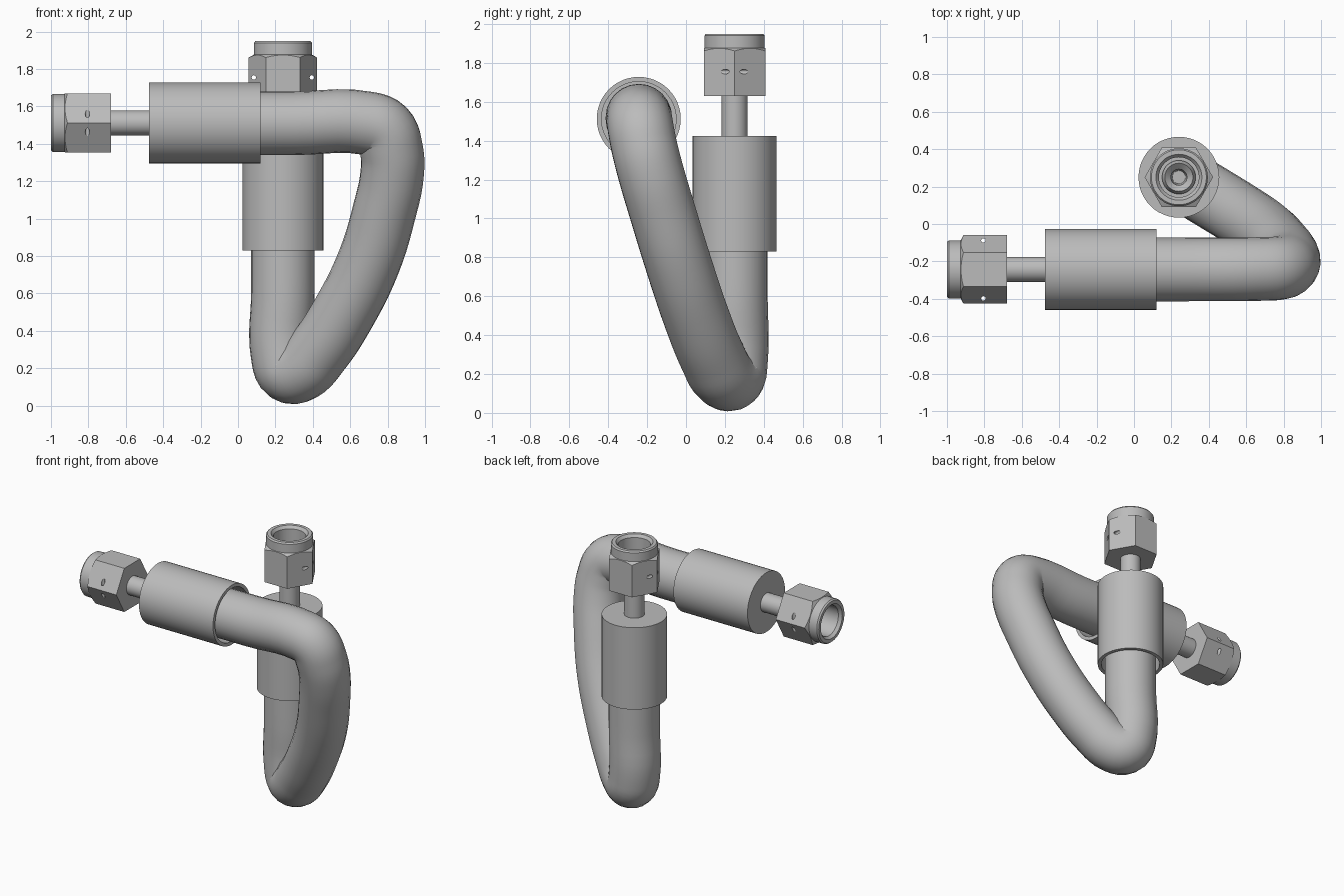
import bpy, bmesh, math
from mathutils import Matrix, Vector

cube = bpy.data.objects.get("Cube")
if cube:
    bpy.data.objects.remove(cube, do_unlink=True)

grey = bpy.data.materials.new("plain grey metal")
grey.use_nodes = True
GREY = (0.5, 0.5, 0.5, 1)
grey.diffuse_color = GREY
grey.node_tree.nodes["Principled BSDF"].inputs["Base Color"].default_value = GREY


def add_object(name, mesh, place=Matrix()):
    obj = bpy.data.objects.new(name, mesh)
    bpy.context.collection.objects.link(obj)
    obj.matrix_world = place
    mesh.materials.clear()
    mesh.materials.append(grey)
    return obj


def from_bmesh(name, bm, place):
    mesh = bpy.data.meshes.new(name)
    bmesh.ops.recalc_face_normals(bm, faces=bm.faces)
    bm.to_mesh(mesh)
    bm.free()
    return add_object(name, mesh, place)


def smooth(obj, degrees=30):
    bpy.ops.object.select_all(action='DESELECT')
    obj.select_set(True)
    bpy.context.view_layer.objects.active = obj
    bpy.ops.object.shade_smooth_by_angle(angle=math.radians(degrees))


def lathe(name, profile, place, sides=48):
    """Revolve a closed (radius, height) profile round the local z axis."""
    bm = bmesh.new()
    verts = [bm.verts.new((r, 0, z)) for r, z in profile]
    edges = [bm.edges.new((a, b)) for a, b in zip(verts, verts[1:] + verts[:1])]
    bmesh.ops.spin(bm, geom=verts + edges, cent=(0, 0, 0), axis=(0, 0, 1),
                   angle=math.tau, steps=sides)
    bmesh.ops.remove_doubles(bm, verts=bm.verts, dist=1e-5)
    return from_bmesh(name, bm, place)


def prism(name, sides, radius, length, place):
    bm = bmesh.new()
    bmesh.ops.create_cone(bm, cap_ends=True, segments=sides, radius1=radius,
                          radius2=radius, depth=length)
    return from_bmesh(name, bm, place)


def boolean(obj, cutter, operation):
    cutter.hide_render = True
    mod = obj.modifiers.new("cut", 'BOOLEAN')
    mod.operation, mod.object, mod.solver = operation, cutter, 'EXACT'
    bpy.context.view_layer.objects.active = obj
    bpy.ops.object.modifier_apply(modifier=mod.name)
    bpy.data.objects.remove(cutter, do_unlink=True)


def fitting(prefix, place):
    """Sleeve, neck and hex nut; the hose enters at local z = 0."""
    smooth(lathe(prefix + "_sleeve", [
        (0, 0.595), (0.216, 0.595), (0.216, 0), (0.192, 0), (0.192, 0.2), (0, 0.2)], place))
    # Neck tube with a tapered, bored tip inside the nut
    smooth(lathe(prefix + "_neck", [
        (0, 0.58), (0.067, 0.58), (0.067, 0.9), (0.09, 0.93), (0.075, 0.97),
        (0.043, 0.94), (0.035, 0.7), (0, 0.7)], place))
    # Turned nut body trimmed to a hexagon
    nut = lathe(prefix + "_nut", [
        (0.06, 0.8), (0.2, 0.8), (0.2, 1.022), (0.155, 1.047), (0.155, 1.11),
        (0.147, 1.12), (0.123, 1.12), (0.107, 1.1), (0.107, 0.91), (0.06, 0.91)], place)
    hexagon = prism("hex_cutter", 6, 0.183, 0.5,
                    place @ Matrix.Translation((0, 0, 0.96)) @ Matrix.Rotation(math.pi / 2, 4, 'Z'))
    # Turn the hexagon so that its corners lie on local x
    corner = max((v.co for v in hexagon.data.vertices), key=lambda c: c.x)
    turn = math.atan2(corner.y, corner.x) + math.pi / 2
    hexagon.matrix_world = hexagon.matrix_world @ Matrix.Rotation(-turn, 4, 'Z')
    boolean(nut, hexagon, 'INTERSECT')
    # Lock wire holes through two opposite corners
    for side in (-1, 1):
        hole = prism("hole_cutter", 16, 0.012, 0.5,
                     place @ Matrix.Translation((side * 0.155, 0, 0.925))
                     @ Matrix.Rotation(math.pi / 2, 4, 'X'))
        boolean(nut, hole, 'DIFFERENCE')
    smooth(nut, 15)


# Upright fitting, and the same one lying along -x
fitting("upright", Matrix.Translation((0.24, 0.25, 0.83)))
lying = Matrix(((0, 0, -1), (1, 0, 0), (0, -1, 0))).to_4x4()
fitting("lying", Matrix.Translation((0.12, -0.243, 1.512)) @ lying)

# Hose swept along a bent path between the two sleeves
path = [(-0.1, -0.243, 1.51), (0.3, -0.243, 1.51), (0.69, -0.24, 1.51),
        (0.78, -0.235, 1.475), (0.82, -0.215, 1.37), (0.825, -0.185, 1.25),
        (0.78, -0.12, 1.03), (0.7, -0.04, 0.77), (0.56, 0.055, 0.487),
        (0.43, 0.135, 0.29), (0.34, 0.19, 0.195), (0.27, 0.235, 0.185),
        (0.24, 0.25, 0.26), (0.24, 0.25, 0.6), (0.24, 0.25, 1.05)]
curve = bpy.data.curves.new("hose_path", 'CURVE')
curve.dimensions = '3D'
curve.bevel_depth = 0.17
curve.bevel_resolution = 10
curve.resolution_u = 5
curve.use_fill_caps = True
spline = curve.splines.new('BEZIER')
spline.bezier_points.add(len(path) - 1)
for point, co in zip(spline.bezier_points, path):
    point.co = Vector(co)
    point.handle_left_type = point.handle_right_type = 'AUTO'
guide = bpy.data.objects.new("hose_guide", curve)
bpy.context.collection.objects.link(guide)
graph = bpy.context.evaluated_depsgraph_get()
hose_mesh = bpy.data.meshes.new_from_object(guide.evaluated_get(graph))
bpy.data.objects.remove(guide, do_unlink=True)
smooth(add_object("hose", hose_mesh), 50)
